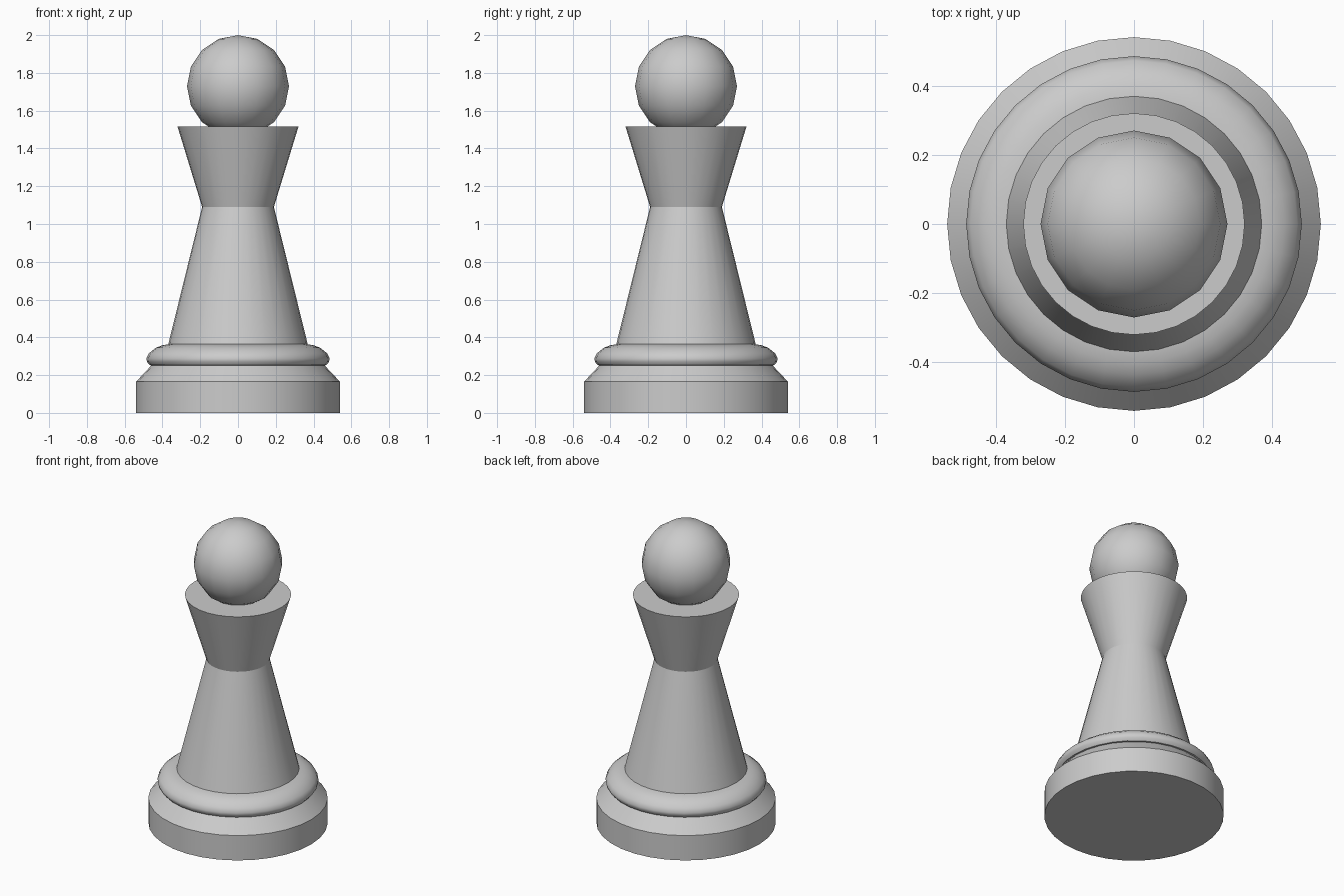
import bpy, bmesh
from math import pi, sin, cos, radians

old = bpy.data.objects.get("Cube")
if old:
    bpy.data.objects.remove(old)

grey = bpy.data.materials.new("plain grey")
grey.use_nodes = True
colour = (0.6, 0.6, 0.6, 1)
grey.diffuse_color = colour
grey.node_tree.nodes["Principled BSDF"].inputs["Base Color"].default_value = colour


def finish(name, bm, angle):
    bmesh.ops.recalc_face_normals(bm, faces=bm.faces)
    mesh = bpy.data.meshes.new(name)
    bm.to_mesh(mesh)
    bm.free()
    mesh.materials.append(grey)
    obj = bpy.data.objects.new(name, mesh)
    bpy.context.collection.objects.link(obj)
    bpy.ops.object.select_all(action="DESELECT")
    obj.select_set(True)
    bpy.context.view_layer.objects.active = obj
    bpy.ops.object.shade_smooth_by_angle(angle=radians(angle))
    return obj


def turned(name, profile, sides=32, angle=30):
    """Closed solid of revolution from (radius, height) points, bottom to top."""
    bm = bmesh.new()
    rings = [[bm.verts.new((r * cos(2 * pi * i / sides), r * sin(2 * pi * i / sides), z))
              for i in range(sides)] for r, z in profile]
    for low, high in zip(rings, rings[1:]):
        for i in range(sides):
            j = (i + 1) % sides
            bm.faces.new((low[i], low[j], high[j], high[i]))
    bm.faces.new(rings[0])
    bm.faces.new(rings[-1])
    return finish(name, bm, angle)


# Foot: upright rim with a sloping shoulder
turned("base", [(0.54, 0), (0.54, 0.165), (0.455, 0.255)])

# Rounded ring on the foot
turned("base_ring", [(0.45, 0.25), (0.468, 0.253), (0.482, 0.27), (0.485, 0.288),
                     (0.472, 0.315), (0.435, 0.345), (0.40, 0.358), (0.36, 0.365)], angle=40)

# Tapered stem and flared collar
turned("stem", [(0.37, 0.36), (0.19, 1.09)])
turned("collar", [(0.19, 1.09), (0.32, 1.515)])

# Ball on top
bm = bmesh.new()
bmesh.ops.create_uvsphere(bm, u_segments=16, v_segments=8, radius=0.27)
bmesh.ops.translate(bm, verts=bm.verts, vec=(0, 0, 1.73))
finish("head", bm, 30)
